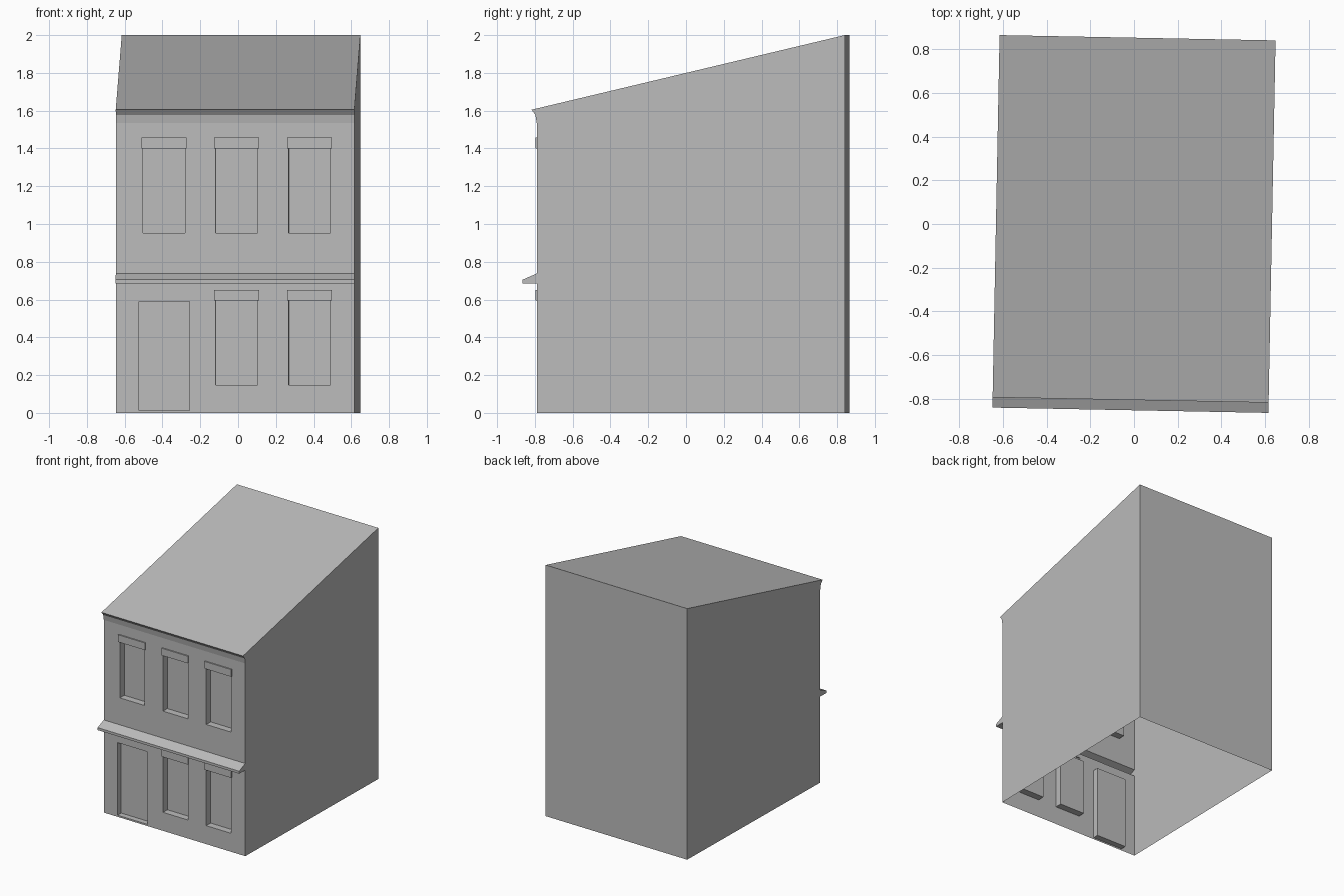
import bpy, bmesh, math

if "Cube" in bpy.data.objects:
    bpy.data.objects.remove(bpy.data.objects["Cube"], do_unlink=True)

grey = bpy.data.materials.new("plain grey")
grey.use_nodes = True
grey.diffuse_color = (0.5, 0.5, 0.5, 1)
grey.node_tree.nodes["Principled BSDF"].inputs["Base Color"].default_value = grey.diffuse_color

# Main dimensions
SIDE, FRONT, BACK = 0.632, -0.778, 0.853
EAVE, RIDGE = (-0.806, 1.605), (BACK, 2.0)
CORNICE = [(FRONT, 1.535), (-0.785, 1.577), EAVE]
AWNING = [(FRONT, 0.685), (-BACK, 0.685), (-BACK, 0.705), (FRONT, 0.738)]
TURN = math.radians(-1.1)


def finish(name, bm):
    mesh = bpy.data.meshes.new(name)
    bm.to_mesh(mesh)
    bm.free()
    mesh.materials.append(grey)
    obj = bpy.data.objects.new(name, mesh)
    obj.rotation_euler.z = TURN
    bpy.context.collection.objects.link(obj)


def strip(name, profile, caps=False):
    """Sweep an open (y, z) profile across the width of the house."""
    bm = bmesh.new()
    left, right = ([bm.verts.new((x, y, z)) for y, z in profile] for x in (-SIDE, SIDE))
    for i in range(len(profile) - 1):
        bm.faces.new((left[i], right[i], right[i + 1], left[i + 1]))
    if caps:
        bm.faces.new(left)
        bm.faces.new(right[::-1])
    finish(name, bm)


def side_wall(name, x):
    """Flat wall following the slope of the roof and the cornice."""
    outline = [(FRONT, 0), (BACK, 0), RIDGE] + CORNICE[::-1]
    bm = bmesh.new()
    verts = [bm.verts.new((x, y, z)) for y, z in outline]
    bm.faces.new(verts if x > 0 else verts[::-1])
    finish(name, bm)


# Facade features: x range, z range, depth (positive goes into the wall)
features = [(-0.509, -0.242, 0.013, 0.591, 0.045)]
for centre, floors in ((-0.377, (1.4,)), (0.008, (0.594, 1.4)), (0.394, (0.594, 1.4))):
    for top in floors:
        features.append((centre - 0.111, centre + 0.111, top - 0.447, top, 0.055))
        features.append((centre - 0.119, centre + 0.119, top, top + 0.057, -0.01))

# Facade: a sheet cut along every feature edge, open behind the awning
xs = sorted({-SIDE, SIDE} | {x for f in features for x in f[:2]})
zs = sorted({0, AWNING[0][1], AWNING[-1][1], CORNICE[0][1]} | {z for f in features for z in f[2:4]})
bm = bmesh.new()
grid = [[bm.verts.new((x, FRONT, z)) for x in xs] for z in zs]
for j in range(len(zs) - 1):
    if AWNING[0][1] <= zs[j] < AWNING[-1][1]:
        continue
    for i in range(len(xs) - 1):
        bm.faces.new((grid[j][i], grid[j][i + 1], grid[j + 1][i + 1], grid[j + 1][i]))

# Push window and door recesses in, pull lintels out
for x0, x1, z0, z1, depth in features:
    region = []
    for f in bm.faces:
        c = f.calc_center_median()
        if x0 < c.x < x1 and z0 < c.z < z1 and abs(c.y - FRONT) < 1e-4 and abs(f.normal.y) >= 0:
            if all(abs(v.co.y - FRONT) < 1e-4 for v in f.verts):
                region.append(f)
    new = bmesh.ops.extrude_face_region(bm, geom=region)["geom"]
    bmesh.ops.translate(bm, vec=(0, depth, 0),
                        verts=[g for g in new if isinstance(g, bmesh.types.BMVert)])
    bmesh.ops.delete(bm, geom=[f for f in region if f.is_valid], context="FACES")
bmesh.ops.recalc_face_normals(bm, faces=bm.faces)
# Keep the sheet facing the street
bm.normal_update()
if sum(f.normal.y * f.calc_area() for f in bm.faces) > 0:
    bmesh.ops.reverse_faces(bm, faces=bm.faces)
finish("facade", bm)

# Trim, roof and the remaining walls
strip("awning", AWNING, caps=True)
strip("cornice", CORNICE)
strip("roof", [EAVE, RIDGE])
strip("back_wall", [RIDGE, (BACK, 0)])
side_wall("left_wall", SIDE)
side_wall("right_wall", -SIDE)
